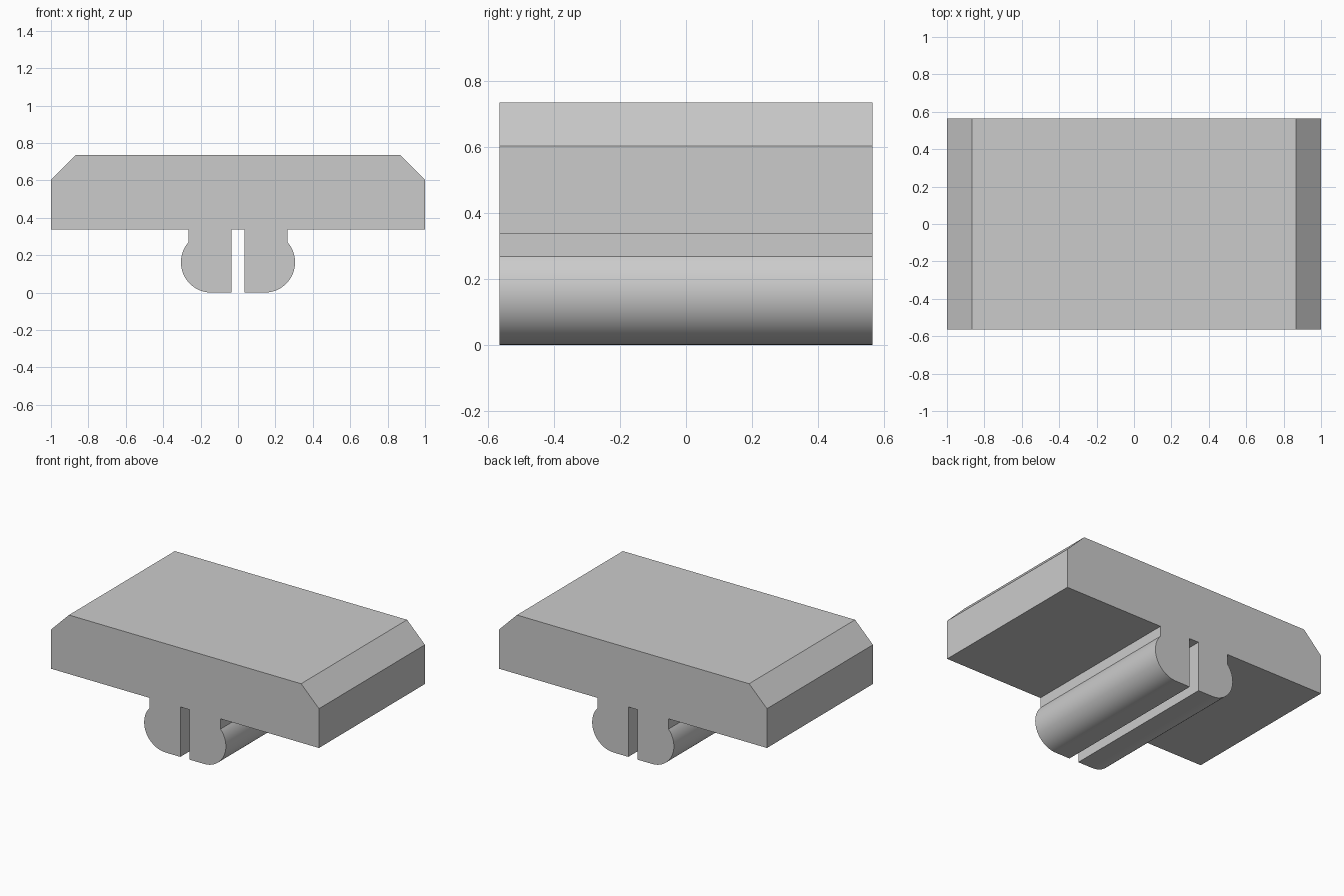
import bpy
import bmesh
from math import atan2, cos, sin, pi, radians

cube = bpy.data.objects.get("Cube")
if cube:
    bpy.data.objects.remove(cube, do_unlink=True)

HALF_DEPTH = 0.565
LOBE_X, LOBE_R = 0.143, 0.162     # rounded lobe of each clip leg
NECK_X, NECK_Z = 0.265, 0.268     # where the lobe meets the neck
SLOT_X, BASE_Z = 0.035, 0.337     # slot half width, plate underside
ARC_STEPS = 28

grey = bpy.data.materials.new("light grey")
grey.use_nodes = True
colour = (0.6, 0.6, 0.6, 1)
grey.diffuse_color = colour
grey.node_tree.nodes["Principled BSDF"].inputs["Base Color"].default_value = colour

# Right half of the section: slot, round clip leg, neck, chamfered plate
start, end = -pi / 2, atan2(NECK_Z - LOBE_R, NECK_X - LOBE_X)
half = [(SLOT_X, BASE_Z), (SLOT_X, 0)]
for i in range(ARC_STEPS):
    a = start + (end - start) * i / ARC_STEPS
    half.append((LOBE_X + LOBE_R * cos(a), LOBE_R + LOBE_R * sin(a)))
half += [(NECK_X, NECK_Z), (NECK_X, BASE_Z), (1, BASE_Z), (1, 0.602), (0.867, 0.735)]
section = half + [(-x, z) for x, z in reversed(half)]

# Extrude the mirrored section front to back
bm = bmesh.new()
face = bm.faces.new([bm.verts.new((x, -HALF_DEPTH, z)) for x, z in section])
result = bmesh.ops.extrude_face_region(bm, geom=[face])
moved = [g for g in result["geom"] if isinstance(g, bmesh.types.BMVert)]
bmesh.ops.translate(bm, verts=moved, vec=(0, 2 * HALF_DEPTH, 0))
bmesh.ops.recalc_face_normals(bm, faces=bm.faces)

mesh = bpy.data.meshes.new("chamfered_plate_with_split_clip")
bm.to_mesh(mesh)
bm.free()
mesh.materials.append(grey)
block = bpy.data.objects.new("chamfered_plate_with_split_clip", mesh)
bpy.context.collection.objects.link(block)

# Smooth the lobes, keep the edges crisp
bpy.ops.object.select_all(action="DESELECT")
block.select_set(True)
bpy.context.view_layer.objects.active = block
bpy.ops.object.shade_smooth_by_angle(angle=radians(30))
